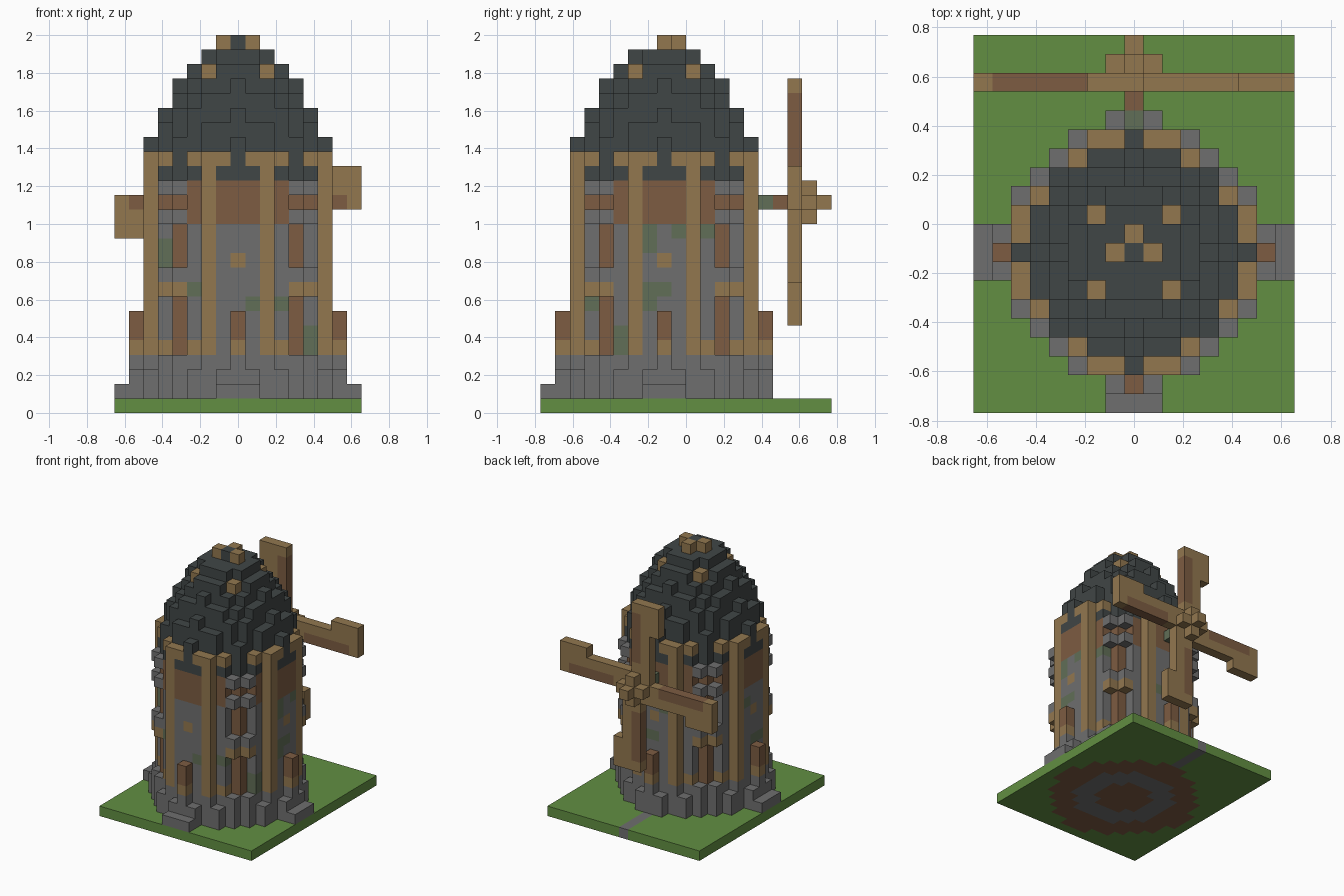
import bpy, bmesh

if "Cube" in bpy.data.objects:
    bpy.data.objects.remove(bpy.data.objects["Cube"], do_unlink=True)

U = 1 / 13            # block size
Y_SHIFT = -1.5        # tower axis offset, in blocks

PALETTE = {
    "grass_green": (98, 143, 66),
    "slate_dark": (64, 70, 70),
    "stone_grey": (111, 111, 111),
    "timber_tan": (146, 119, 79),
    "timber_brown": (125, 92, 66),
    "mossy_stone": (97, 110, 87),
}
GREEN, SLATE, STONE, TAN, BROWN, MOSS = range(6)


def linear(c):
    c /= 255
    return c / 12.92 if c <= 0.04045 else ((c + 0.055) / 1.055) ** 2.4


materials = []
for name, rgb in PALETTE.items():
    mat = bpy.data.materials.new(name)
    mat.use_nodes = True
    colour = (*map(linear, rgb), 1)
    mat.diffuse_color = colour
    bsdf = mat.node_tree.nodes["Principled BSDF"]
    bsdf.inputs["Base Color"].default_value = colour
    bsdf.inputs["Roughness"].default_value = 1
    materials.append(mat)

blocks = {}           # cell -> (part, colour)


def put(part, colour, i, j, levels):
    for k in levels:
        blocks[i, j, k] = (part, colour)


def around(part, colour, a, b, levels):
    """Repeat a column in all eight symmetric positions."""
    for p, q in ((a, b), (b, a)):
        for s in (-1, 1):
            for t in (-1, 1):
                put(part, colour, p * s, q * t, levels)


def span(first, last):
    return range(first, last + 1)


# Ground slab, with the foundation rings on its underside and a path at the back
REACH = [7, 6, 6, 6, 5, 4, 3, -1]


def in_foundation(i, j):
    a, b = abs(i), abs(j)
    return (a < 8 and b <= REACH[a]) or (a <= 1 and b <= 7) or (b <= 1 and a <= 7)


for i in span(-8, 8):
    for j in span(-8, 11):
        colour = GREEN
        if in_foundation(i, j):
            colour = STONE if 2.7 < (i * i + j * j) ** 0.5 < 4.6 else BROWN
        if i == 0 and j > 7:
            colour = STONE
        put("ground", colour, i, j, [0])

# Stone base ring and steps on three sides
for a, b in ((0, 6), (1, 6), (2, 6), (3, 5), (4, 4), (4, 5), (0, 7)):
    around("stone_base", STONE, a, b, span(1, 3))
for a, b in ((3, 6), (1, 7)):
    around("stone_base", STONE, a, b, span(1, 2))
for t in (-1, 0, 1):
    put("front_step", STONE, t, -8, [1])
    put("left_step", STONE, 8, t, [1])
    put("right_step", STONE, -8, t, [1])

# Walls: stone below, timber band above, slate under the eaves
for a, b in ((0, 6), (1, 6), (3, 5)):
    around("tower_wall", STONE, a, b, span(4, 12))
    around("tower_wall", BROWN, a, b, span(13, 15))
    around("eaves", SLATE, a, b, [16])
    around("eaves", SLATE if a == 0 else TAN, a, b, [17])
around("tower_wall", TAN, 3, 5, [4])
around("tower_wall", TAN, 0, 6, [10])

# Recessed corner shutters with projecting sills
around("corner_shutter", BROWN, 4, 4, span(4, 15))
around("eaves", SLATE, 4, 4, span(16, 17))
around("corner_sill", TAN, 4, 5, [8])
for k in (9, 13, 15):
    around("corner_sill", STONE, 4, 5, [k])

# Upright corner posts and short pillars
around("wall_post", TAN, 2, 6, span(4, 17))
around("short_pillar", TAN, 0, 7, [4])
around("short_pillar", BROWN, 0, 7, span(5, 6))

# Moss patches in the wall
for cell in ((-3, -5, 8), (1, -6, 7), (3, -5, 7), (-5, -3, 10), (-5, -3, 11),
             (5, -3, 4), (5, -3, 5), (6, -1, 11), (6, -1, 12), (6, 1, 12),
             (5, 3, 12), (6, -1, 7), (6, -1, 8), (6, 0, 8), (-6, 1, 11),
             (-6, -1, 7), (-6, 0, 7), (0, 6, 8), (1, 6, 8), (-1, 6, 11)):
    blocks[cell] = ("tower_wall", MOSS)

# Stepped dome roof: squared radius for each level
for k, limit in enumerate((32, 29, 25, 20, 16, 10, 5), 18):
    for i in span(-6, 6):
        for j in span(-6, 6):
            if i * i + j * j <= limit:
                put("roof", SLATE, i, j, [k])
around("roof", SLATE, 0, 6, [18])
around("roof_stud", TAN, 2, 2, [23])
put("roof", SLATE, 0, 0, [25])
for i, j in ((-1, 0), (1, 0), (0, 1)):
    put("roof_finial", TAN, i, j, [25])

# Sail axle and hub
AXIS = 14
put("axle", MOSS, 0, 7, [AXIS])
put("axle", BROWN, 0, 8, [AXIS])
put("hub", TAN, 0, 9, [AXIS])
put("hub", TAN, 0, 10, span(AXIS - 1, AXIS + 1))
put("hub", TAN, -1, 10, [AXIS])
put("hub", TAN, 1, 10, [AXIS])
put("hub", TAN, 0, 11, [AXIS])

# Four sails, each a quarter turn from the last
dx, dz = 1, 0
for _ in range(4):
    for along in span(1, 8):
        for side in range(3):
            if side == 2 and along < 6:
                continue
            x = along * dx - side * dz
            z = along * dz + side * dx
            arm = side == 0 and 3 <= along <= 7
            put("sails", BROWN if arm else TAN, x, 9, [AXIS + z])
    dx, dz = -dz, dx

# Turn the blocks into one mesh per part, keeping only the outer faces
solid = set(blocks)
solid |= {(i, j, k) for i in span(-5, 5) for j in span(-5, 5)
          for k in span(1, 17) if i * i + j * j <= 29}

parts = {}
for cell, (part, colour) in blocks.items():
    parts.setdefault(part, []).append((cell, colour))

for part, cells in parts.items():
    bm = bmesh.new()
    corners = {}

    def corner(p):
        if p not in corners:
            x, y, z = p
            corners[p] = bm.verts.new((x * U / 2, (y / 2 + Y_SHIFT) * U, z * U / 2))
        return corners[p]

    used = sorted({colour for _, colour in cells})
    for cell, colour in cells:
        centre = (2 * cell[0], 2 * cell[1], 2 * cell[2] + 1)
        for axis in range(3):
            for sign in (-1, 1):
                near = list(cell)
                near[axis] += sign
                if tuple(near) in solid:
                    continue
                loop = []
                for s, t in ((-1, -1), (1, -1), (1, 1), (-1, 1)):
                    p = list(centre)
                    p[axis] += sign
                    p[(axis + 1) % 3] += s
                    p[(axis + 2) % 3] += t
                    loop.append(corner(tuple(p)))
                face = bm.faces.new(loop if sign > 0 else loop[::-1])
                face.material_index = used.index(colour)
    mesh = bpy.data.meshes.new(part)
    bm.to_mesh(mesh)
    bm.free()
    for colour in used:
        mesh.materials.append(materials[colour])
    bpy.context.collection.objects.link(bpy.data.objects.new(part, mesh))
